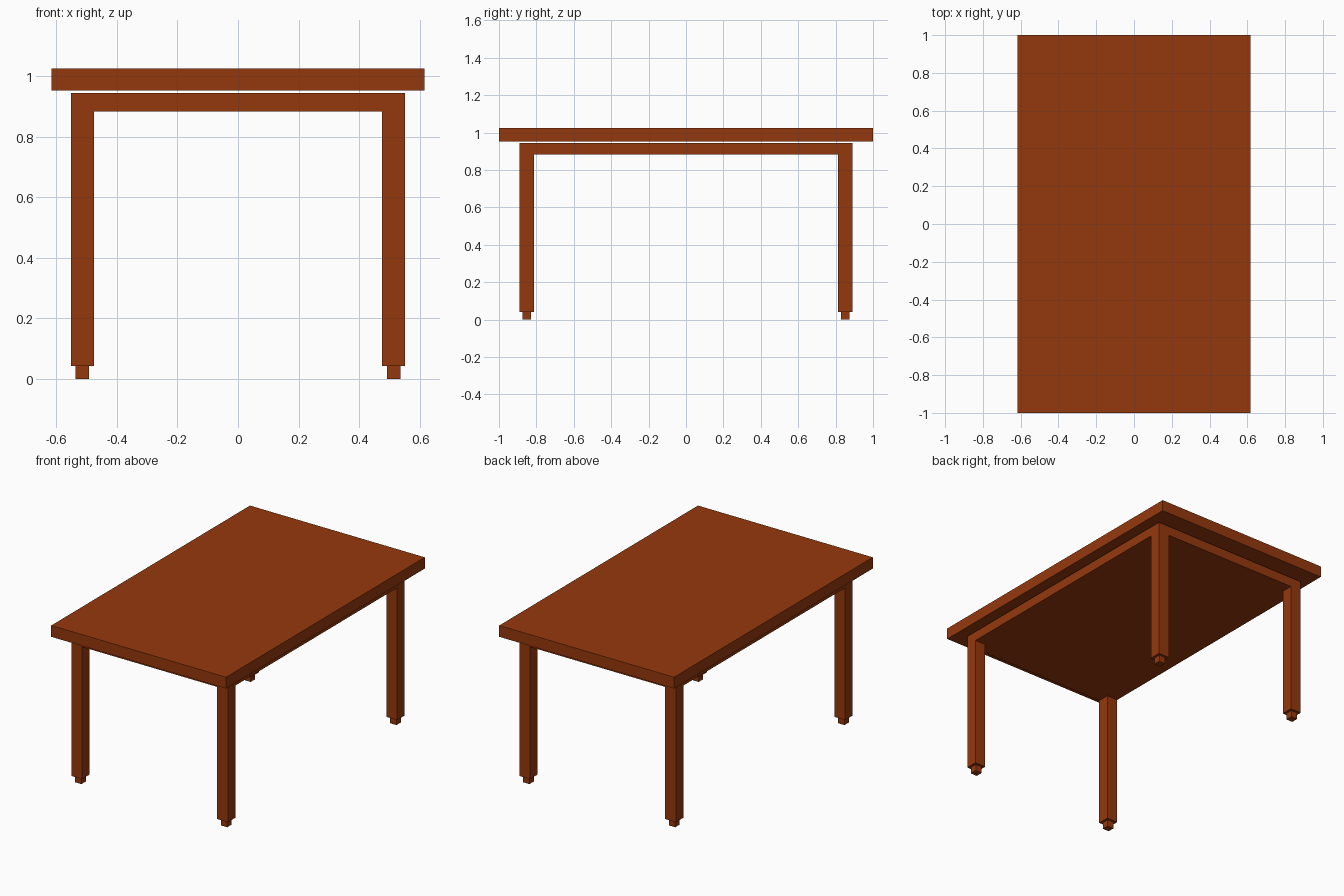
import bpy

if "Cube" in bpy.data.objects:
    bpy.data.objects.remove(bpy.data.objects["Cube"])

wood = bpy.data.materials.new("wood")
wood.diffuse_color = (0.30, 0.04, 0.004, 1)
wood.use_nodes = True
wood.node_tree.nodes["Principled BSDF"].inputs["Base Color"].default_value = wood.diffuse_color


def box(name, x, y, z0, z1, sx, sy):
    """Box centred on x, y, running from z0 to z1."""
    bpy.ops.mesh.primitive_cube_add(size=1, location=(x, y, (z0 + z1) / 2))
    ob = bpy.context.object
    ob.name = name
    ob.scale = (sx, sy, z1 - z0)
    bpy.ops.object.transform_apply(location=False, rotation=False, scale=True)
    ob.data.materials.append(wood)
    return ob


# Table top, floating just above the frame
box("table_top", 0, 0, 0.953, 1.025, 1.232, 2.0)

# Solid frame panel between the legs, flush with their outer faces
box("frame_panel", 0, 0, 0.884, 0.945, 1.104, 1.78)

# Four square legs with smaller feet
for side, sx in (("left", -1), ("right", 1)):
    for end, sy in (("front", -1), ("back", 1)):
        x, y = sx * 0.514, sy * 0.852
        box(f"{end}_{side}_leg", x, y, 0.042, 0.884, 0.076, 0.076)
        box(f"{end}_{side}_foot", x, y, 0, 0.042, 0.045, 0.045)
